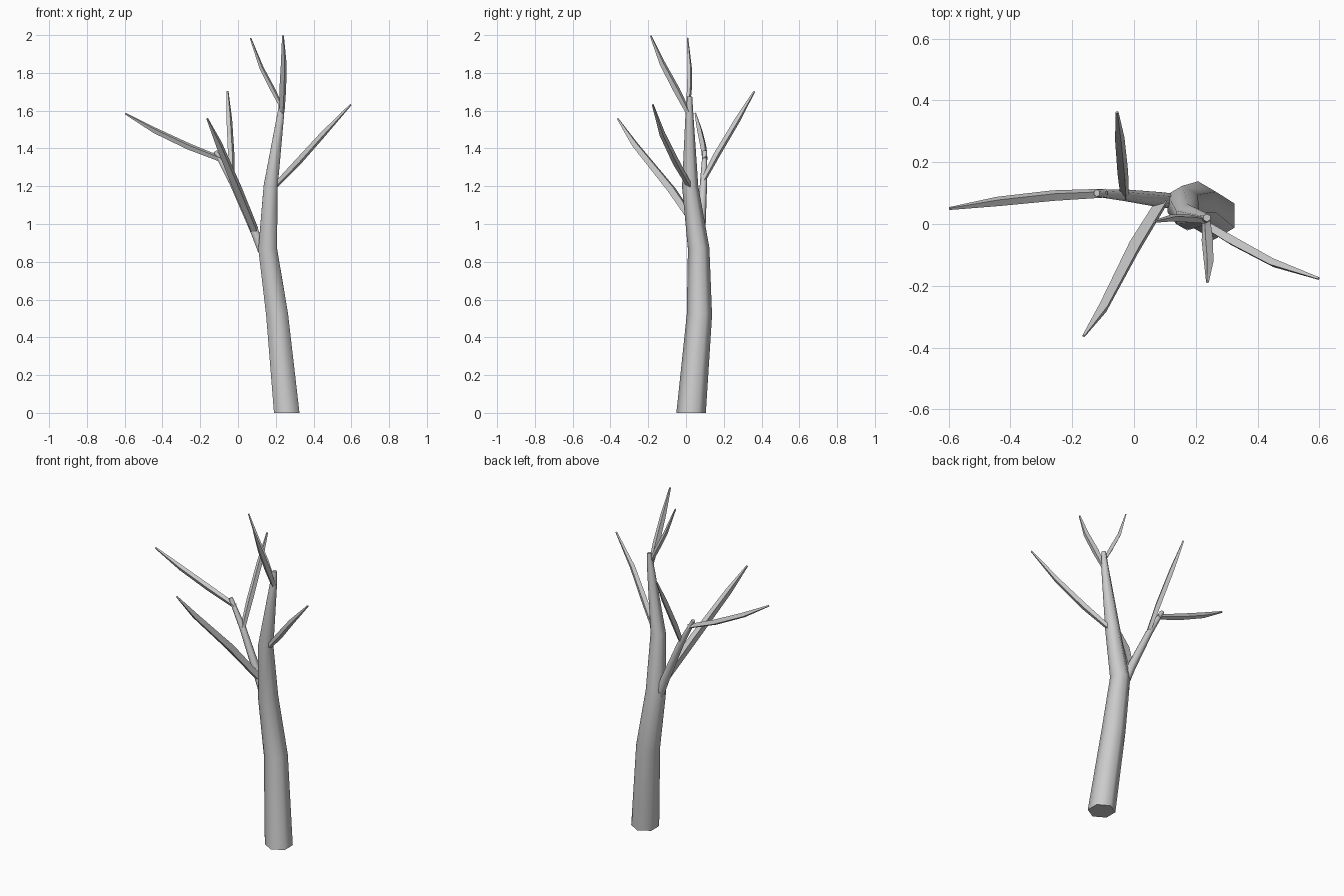
import bpy, bmesh, math
from mathutils import Vector

def limb(name, path, sides, spin=0.0):
    """Tapered tube through (x, y, z, radius) points, capped at both ends."""
    pts = [Vector(p[:3]) for p in path]
    bm = bmesh.new()
    rings = []
    ref = Vector((0, 1, 0))
    for i, p in enumerate(pts):
        d = (pts[min(i + 1, len(pts) - 1)] - pts[max(i - 1, 0)]).normalized()
        if i == 0 and p.z < 0.1:
            d = Vector((0, 0, 1))
        u = (ref - d * ref.dot(d)).normalized()
        v = d.cross(u)
        ref = u
        rings.append([bm.verts.new(p + path[i][3] * (math.cos(a) * u + math.sin(a) * v))
                      for a in (spin + 2 * math.pi * k / sides for k in range(sides))])
    for a, b in zip(rings, rings[1:]):
        for k in range(sides):
            n = (k + 1) % sides
            bm.faces.new((a[k], a[n], b[n], b[k]))
    bm.faces.new(rings[0][::-1])
    bm.faces.new(rings[-1])
    bmesh.ops.recalc_face_normals(bm, faces=bm.faces)
    me = bpy.data.meshes.new(name)
    bm.to_mesh(me)
    bm.free()
    ob = bpy.data.objects.new(name, me)
    bpy.context.collection.objects.link(ob)
    bpy.context.view_layer.objects.active = ob
    bpy.ops.object.select_all(action='DESELECT')
    ob.select_set(True)
    bpy.ops.object.shade_smooth_by_angle(angle=math.radians(65))
    return ob

# Six-sided leaning trunk
limb("trunk", [(0.258, 0.027, 0.0, 0.078), (0.207, 0.071, 0.52, 0.067),
               (0.157, 0.067, 0.87, 0.057), (0.173, 0.022, 1.2, 0.043),
               (0.226, 0.018, 1.58, 0.021), (0.236, 0.02, 1.675, 0.013)], 6)

# Main side branch
limb("side_branch", [(0.125, 0.075, 0.86, 0.024), (0.088, 0.078, 0.96, 0.025),
                     (-0.03, 0.093, 1.22, 0.019), (-0.12, 0.1, 1.385, 0.012)], 6)

# Twigs: root, swollen middle, pointed tip
twigs = {
    "left_twig": [(-0.09, 0.1, 1.343, 0.015), (-0.26, 0.092, 1.41, 0.018),
                  (-0.44, 0.073, 1.495, 0.016), (-0.597, 0.05, 1.585, 0.005)],
    "back_twig": [(-0.03, 0.09, 1.23, 0.014), (-0.036, 0.165, 1.37, 0.018),
                  (-0.046, 0.275, 1.555, 0.016), (-0.055, 0.362, 1.703, 0.005)],
    "front_left_twig": [(0.088, 0.068, 0.97, 0.022), (0.0, -0.075, 1.18, 0.025),
                        (-0.1, -0.27, 1.42, 0.019), (-0.163, -0.362, 1.558, 0.005)],
    "right_twig": [(0.195, 0.02, 1.2, 0.015), (0.315, -0.052, 1.325, 0.019),
                   (0.45, -0.125, 1.475, 0.016), (0.597, -0.176, 1.632, 0.005)],
    "top_front_twig": [(0.233, 0.012, 1.59, 0.014), (0.237, -0.05, 1.71, 0.019),
                       (0.242, -0.125, 1.85, 0.016), (0.238, -0.187, 1.997, 0.005)],
    "top_left_twig": [(0.226, 0.012, 1.63, 0.011), (0.18, 0.018, 1.72, 0.014),
                      (0.125, 0.02, 1.825, 0.012), (0.066, 0.008, 1.985, 0.004)],
}
for name, path in twigs.items():
    limb(name, path, 4, math.radians(20))
